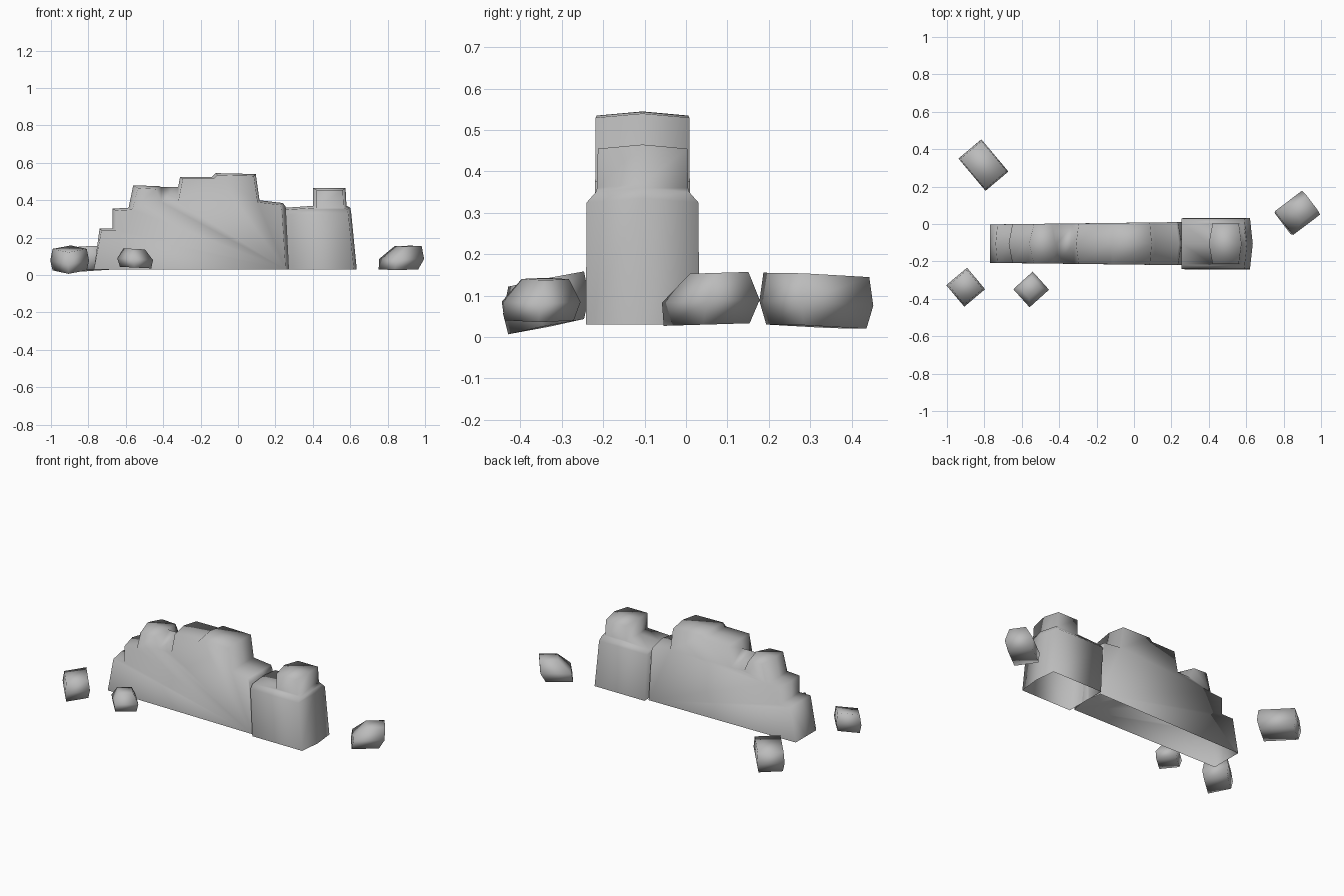
import bpy, bmesh
from math import cos, sin, radians

cube = bpy.data.objects.get("Cube")
if cube:
    bpy.data.objects.remove(cube, do_unlink=True)

stone = bpy.data.materials.new("grey stone")
stone.use_nodes = True
grey = (0.5, 0.5, 0.5, 1)
stone.diffuse_color = grey
stone.node_tree.nodes["Principled BSDF"].inputs["Base Color"].default_value = grey

MID = -0.105   # y of the wall's centre plane


def finish(name, bm):
    bmesh.ops.recalc_face_normals(bm, faces=bm.faces)
    for f in bm.faces:
        f.smooth = True
    mesh = bpy.data.meshes.new(name)
    bm.to_mesh(mesh)
    bm.free()
    mesh.materials.append(stone)
    ob = bpy.data.objects.new(name, mesh)
    bpy.context.collection.objects.link(ob)
    return ob


def bridge(bm, a, b, closed=False):
    n = len(a)
    for i in range(n if closed else n - 1):
        j = (i + 1) % n
        bm.faces.new((a[i], a[j], b[j], b[i]))


# Stepped wall: a crest row flanked by two face rows (x, z, face dx, face dz)
outline = [
    (-0.77, 0.03, 0, 0), (-0.74, 0.25, 0.01, -0.01), (-0.67, 0.25, 0.02, -0.01),
    (-0.67, 0.355, 0.02, -0.01), (-0.585, 0.36, 0.02, -0.01),
    (-0.56, 0.48, 0.025, -0.015), (-0.42, 0.475, -0.02, -0.015),
    (-0.41, 0.47, 0, -0.08), (-0.32, 0.47, 0, -0.08),
    (-0.31, 0.525, 0.015, -0.01), (-0.14, 0.525, 0.01, -0.01),
    (-0.12, 0.545, 0.01, -0.01), (0.095, 0.54, -0.01, -0.01),
    (0.115, 0.40, -0.01, -0.01), (0.24, 0.385, -0.015, -0.01),
    (0.255, 0.365, -0.02, -0.015), (0.275, 0.03, -0.02, 0),
]
bm = bmesh.new()
rows = []
for side in (-1, 0, 1):
    row = []
    for x, z, dx, dz in outline:
        half = 0.112 + 0.012 * x
        edge = abs(side)
        row.append(bm.verts.new((x + dx * edge, MID + side * half, z + dz * edge)))
    rows.append(row)
bridge(bm, rows[0], rows[1])
bridge(bm, rows[1], rows[2])
for row in (rows[0], rows[2]):
    bm.faces.new(row)
finish("stepped_wall", bm)

# End pillar: stacked six-sided rings (left, right, half width, z, left bulge)
rings = [
    (0.27, 0.635, 0.137, 0.03, 0), (0.255, 0.605, 0.135, 0.325, 0),
    (0.255, 0.60, 0.113, 0.35, 0), (0.40, 0.58, 0.11, 0.36, 0.02),
    (0.40, 0.575, 0.108, 0.455, 0.02),
]
bm = bmesh.new()
loops = []
for x0, x1, half, z, bulge in rings:
    ring = [(x0, 0), (x0 + bulge, -half), (x1 - 0.015, -half),
            (x1, 0), (x1 - 0.015, half), (x0 + bulge, half)]
    loops.append([bm.verts.new((x, MID + y, z + (0.01 if y == 0 and z > 0.3 else 0)))
                  for x, y in ring])
for a, b in zip(loops, loops[1:]):
    bridge(bm, a, b, closed=True)
top = loops[-1]
bm.faces.new(top[:4])
bm.faces.new((top[3], top[4], top[5], top[0]))
finish("end_pillar", bm)


# Fallen rocks: lopsided boxes with a wider waist and a leaning top
def rock(name, centre, size, angle, z0, z1, lean=(0, 0), top_scale=0.8, tilt=(0, 0)):
    bm = bmesh.new()
    c, s = cos(radians(angle)), sin(radians(angle))
    levels = [(z0, 0.88, -0.5), (z0 + 0.45 * (z1 - z0), 1, 0), (z1, top_scale, 1)]
    loops = []
    for z, k, shift in levels:
        loop = []
        for sx, sy in ((-1, -1), (1, -1), (1, 1), (-1, 1)):
            u, v = sx * size[0] * k / 2, sy * size[1] * k / 2
            x, y = u * c - v * s, u * s + v * c
            loop.append(bm.verts.new((centre[0] + x + lean[0] * shift,
                                      centre[1] + y + lean[1] * shift,
                                      z + tilt[0] * x + tilt[1] * y)))
        loops.append(loop)
    for a, b in zip(loops, loops[1:]):
        bridge(bm, a, b, closed=True)
    bm.faces.new(loops[0])
    bm.faces.new(loops[-1])
    finish(name, bm)


rock("back_rock", (-0.805, 0.315), (0.225, 0.16), -50, 0.025, 0.15,
     top_scale=0.93, tilt=(0.02, -0.04))
rock("corner_rock", (-0.9, -0.338), (0.145, 0.15), 40, 0.025, 0.14,
     top_scale=0.88, tilt=(0.02, 0.2))
rock("front_rock", (-0.55, -0.35), (0.14, 0.13), 42, 0.04, 0.14,
     lean=(-0.005, 0.01), top_scale=0.6, tilt=(-0.05, 0))
rock("side_rock", (0.875, 0.06), (0.18, 0.16), 37, 0.03, 0.155,
     lean=(0.035, 0.02), top_scale=0.6, tilt=(0, 0.03))
